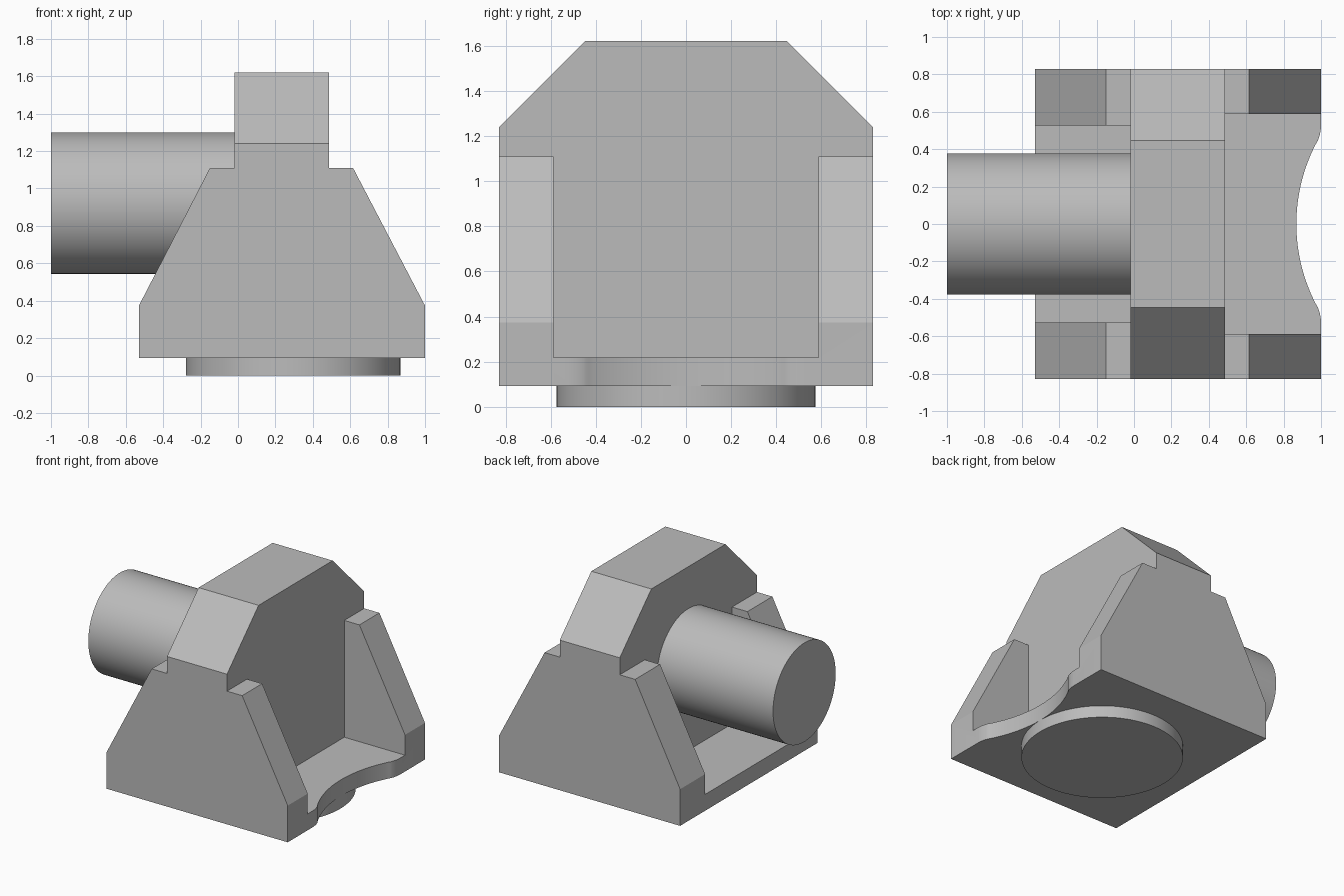
import bpy, bmesh
from math import sin, cos, asin, pi
from mathutils import Matrix, Vector

cube = bpy.data.objects.get("Cube")
if cube:
    bpy.data.objects.remove(cube, do_unlink=True)

grey = bpy.data.materials.new("plain grey")
grey.use_nodes = True
colour = (0.5, 0.5, 0.5, 1)
grey.diffuse_color = colour
grey.node_tree.nodes["Principled BSDF"].inputs["Base Color"].default_value = colour


def finish(name, bm):
    bmesh.ops.recalc_face_normals(bm, faces=bm.faces)
    mesh = bpy.data.meshes.new(name)
    bm.to_mesh(mesh)
    bm.free()
    mesh.materials.append(grey)
    ob = bpy.data.objects.new(name, mesh)
    bpy.context.collection.objects.link(ob)
    return ob


def prism(name, points, offset):
    """Extrude a closed 3D outline along the offset."""
    bm = bmesh.new()
    face = bm.faces.new([bm.verts.new(p) for p in points])
    moved = bmesh.ops.extrude_face_region(bm, geom=[face], use_keep_orig=True)["geom"]
    verts = [g for g in moved if isinstance(g, bmesh.types.BMVert)]
    bmesh.ops.translate(bm, verts=verts, vec=Vector(offset))
    return finish(name, bm)


def box(name, x0, x1, half_y, z0, z1):
    outline = [(x0, -half_y, z0), (x1, -half_y, z0), (x1, -half_y, z1), (x0, -half_y, z1)]
    return prism(name, outline, (0, 2 * half_y, 0))


def cylinder(name, radius, depth, matrix):
    bm = bmesh.new()
    bmesh.ops.create_cone(bm, cap_ends=True, segments=96, radius1=radius,
                          radius2=radius, depth=depth, matrix=matrix)
    return finish(name, bm)


def shade(ob, angle):
    bpy.ops.object.select_all(action="DESELECT")
    ob.select_set(True)
    bpy.context.view_layer.objects.active = ob
    bpy.ops.object.shade_smooth_by_angle(angle=angle)


def cut(ob, cutter):
    mod = ob.modifiers.new("cut", "BOOLEAN")
    mod.operation = "DIFFERENCE"
    mod.solver = "EXACT"
    mod.object = cutter
    bpy.context.view_layer.objects.active = ob
    bpy.ops.object.modifier_apply(modifier=mod.name)
    bpy.data.objects.remove(cutter, do_unlink=True)


# Housing: stepped side outline running the full depth
W = 0.828
BOTTOM, FLOOR, TOP = 0.093, 0.218, 1.62
BACK, FRONT = -0.02, 0.487
outline = [(-0.53, BOTTOM), (1, BOTTOM), (1, 0.373), (0.615, 1.11), (FRONT, 1.11),
           (FRONT, TOP), (BACK, TOP), (BACK, 1.11), (-0.15, 1.11), (-0.53, 0.373)]
body = prism("housing", [(x, -W, z) for x, z in outline], (0, 2 * W, 0))

# Open pockets between the side walls, on both sides of the middle wall
cut(body, box("left_pocket", FRONT, 1.3, 0.587, FLOOR, 1.4))
cut(body, box("right_pocket", -0.9, BACK, 0.527, FLOOR, 1.4))

# Sloped upper corners of the middle wall
for s in (-1, 1):
    a, b = Vector((-0.3, s * 0.447, TOP)), Vector((-0.3, s * W, 1.24))
    d = (b - a) * 0.3
    corner = Vector((-0.3, s * 1.1, 1.9))
    cut(body, prism("corner_cutter", [a - d, b + d, corner], (1.2, 0, 0)))

# Scalloped floor edge: a hollow arc flowing into two rounded shoulders
R, r, reach, low = 0.93, 0.215, 0.53, 0.868
turn = asin(reach / (R + r))
half = [(low + R - R * cos(turn * i / 16), R * sin(turn * i / 16)) for i in range(17)]
half += [(1 - r + r * cos(turn * i / 8), reach - r * sin(turn * i / 8)) for i in range(7, 0, -1)]
half += [(1.002, reach + 0.01), (1.1, reach + 0.01)]
edge = [(x, -y, 0) for x, y in reversed(half[1:])] + [(x, y, 0) for x, y in half]
cut(body, prism("scallop_cutter", edge, (0, 0, 0.3)))
shade(body, 0.35)

# Round shaft through the right side
shaft = cylinder("shaft", 0.378, 0.99, Matrix.Translation((-0.505, 0, 0.922))
                 @ Matrix.Rotation(pi / 2, 4, "Y"))
shade(shaft, 0.5)

# Round foot disc
foot = cylinder("foot_disc", 0.573, 0.1, Matrix.Translation((0.295, 0, 0.05)))
shade(foot, 0.5)
